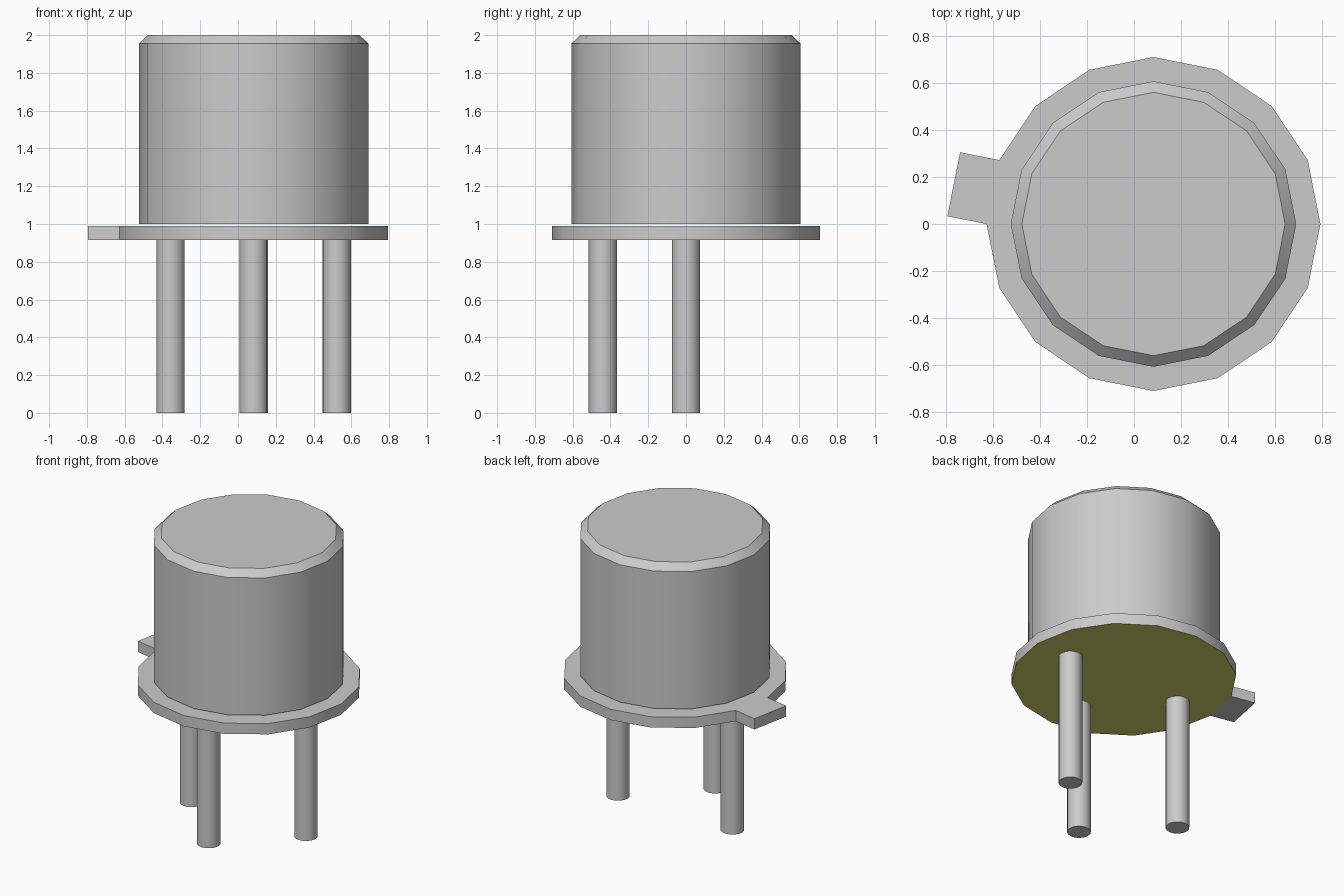
import bpy
import bmesh
import math
from mathutils import Vector

cube = bpy.data.objects.get("Cube")
if cube:
    bpy.data.objects.remove(cube, do_unlink=True)


def make_material(name, rgb):
    mat = bpy.data.materials.new(name)
    mat.use_nodes = True
    colour = (*rgb, 1.0)
    mat.diffuse_color = colour
    mat.node_tree.nodes["Principled BSDF"].inputs["Base Color"].default_value = colour
    return mat


metal = make_material("grey metal", (0.6, 0.6, 0.6))
seal = make_material("olive seal", (0.68, 0.68, 0.15))

AXIS_X = 0.083   # the round body sits off centre because of the tab
SIDES = 16


def turned_mesh(rings, sides=SIDES):
    """Closed solid from (radius, z) rings, listed bottom to top."""
    bm = bmesh.new()
    loops = []
    for radius, z in rings:
        loops.append([bm.verts.new((radius * math.cos(math.tau * i / sides),
                                    radius * math.sin(math.tau * i / sides), z))
                      for i in range(sides)])
    for low, high in zip(loops, loops[1:]):
        for i in range(sides):
            j = (i + 1) % sides
            bm.faces.new((low[i], low[j], high[j], high[i]))
    bm.faces.new(loops[0][::-1])
    bm.faces.new(loops[-1])
    bm.normal_update()
    return bm


def finish(bm, name, x, y, materials):
    mesh = bpy.data.meshes.new(name)
    bm.to_mesh(mesh)
    bm.free()
    for mat in materials:
        mesh.materials.append(mat)
    obj = bpy.data.objects.new(name, mesh)
    obj.location = (x, y, 0)
    bpy.context.collection.objects.link(obj)
    bpy.ops.object.select_all(action='DESELECT')
    obj.select_set(True)
    bpy.context.view_layer.objects.active = obj
    bpy.ops.object.shade_smooth_by_angle(angle=math.radians(30))
    return obj


# Can with a chamfered top rim
finish(turned_mesh([(0.607, 1.0), (0.607, 1.955), (0.56, 2.0)]),
       "can", AXIS_X, 0, [metal])

# Base flange: olive underside, with one side face pulled out into the tab
flange = turned_mesh([(0.71, 0.915), (0.71, 0.99)])
for face in flange.faces:
    if face.normal.z < -0.9:
        face.material_index = 1
tab_angle = math.radians(180 - 180 / SIDES)
tab_dir = Vector((math.cos(tab_angle), math.sin(tab_angle), 0))
side = max(flange.faces, key=lambda f: f.normal.dot(tab_dir))
tip = bmesh.ops.extrude_discrete_faces(flange, faces=[side])["faces"][0]
bmesh.ops.translate(flange, verts=list(tip.verts), vec=tab_dir * 0.17)
flange.normal_update()
finish(flange, "flange_with_tab", AXIS_X, 0, [metal, seal])

# Three round legs
for name, dx, y in (("right_leg", -0.44, 0), ("front_leg", 0, -0.44), ("left_leg", 0.44, 0)):
    finish(turned_mesh([(0.075, 0), (0.075, 0.915)]), name, AXIS_X + dx, y, [metal])
